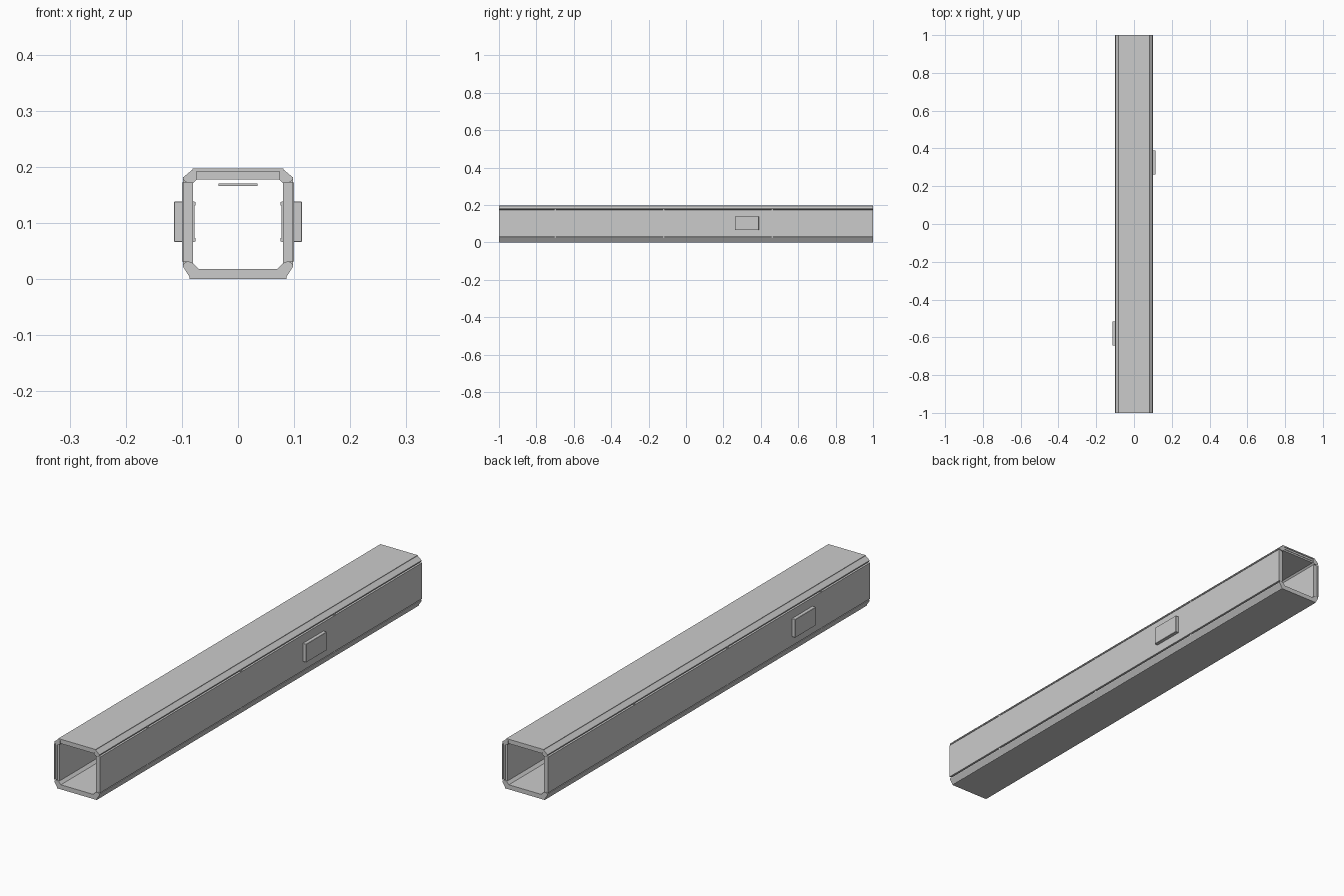
import bpy, bmesh

if "Cube" in bpy.data.objects:
    bpy.data.objects.remove(bpy.data.objects["Cube"])


def prism(name, profile, y0=-1.0, y1=1.0):
    """Extrude an x-z outline along y."""
    bm = bmesh.new()
    face = bm.faces.new([bm.verts.new((x, y0, z)) for x, z in profile])
    ext = bmesh.ops.extrude_face_region(bm, geom=[face])
    moved = [v for v in ext["geom"] if isinstance(v, bmesh.types.BMVert)]
    bmesh.ops.translate(bm, verts=moved, vec=(0, y1 - y0, 0))
    bmesh.ops.recalc_face_normals(bm, faces=bm.faces)
    mesh = bpy.data.meshes.new(name)
    bm.to_mesh(mesh)
    bm.free()
    ob = bpy.data.objects.new(name, mesh)
    bpy.context.collection.objects.link(ob)
    return ob


def box(name, x0, x1, y0, y1, z0, z1):
    x0, x1 = sorted((x0, x1))
    return prism(name, [(x0, z0), (x1, z0), (x1, z1), (x0, z1)], y0, y1)


def bevel(ob, width):
    m = ob.modifiers.new("edge_bevel", "BEVEL")
    m.width = width
    m.segments = 1


# floor and double-skinned ceiling
box("floor_panel", -0.086, 0.086, -1, 1, 0.0, 0.018)
box("roof_panel", -0.081, 0.081, -1, 1, 0.192, 0.197)
box("roof_core", -0.076, 0.076, -0.997, 0.997, 0.184, 0.192)
box("ceiling_panel", -0.076, 0.076, -0.995, 0.995, 0.177, 0.184)

for s, side in ((1, "right"), (-1, "left")):
    # side walls: outer skin, core and inner lining
    box(side + "_outer_panel", s * 0.096, s * 0.1, -1, 1, 0.031, 0.172)
    box(side + "_wall_core", s * 0.088, s * 0.096, -0.997, 0.997, 0.031, 0.172)
    box(side + "_inner_panel", s * 0.08, s * 0.088, -0.995, 0.995, 0.024, 0.172)

    # chamfered corner rails
    top = [(0.098, 0.177), (0.098, 0.181), (0.081, 0.195), (0.074, 0.192),
           (0.074, 0.177), (0.08, 0.171), (0.09, 0.171)]
    low = [(0.098, 0.026), (0.098, 0.022), (0.086, 0.003), (0.07, 0.003),
           (0.07, 0.018), (0.08, 0.028), (0.09, 0.032)]
    for label, outline in (("top", top), ("bottom", low)):
        prism(side + "_" + label + "_rail", [(s * x, z) for x, z in outline])

    # small clips bridging the wall grooves
    for y in (-0.7, -0.12, 0.46):
        for z in (0.0285, 0.1745):
            box(side + "_groove_clip", s * 0.09, s * 0.098, y - 0.004, y + 0.004,
                z - 0.003, z + 0.003)

    # outside junction box, staggered along the duct
    y = 0.325 if s > 0 else -0.58
    cover = box(side + "_junction_box", s * 0.098, s * 0.114, y - 0.064, y + 0.064,
                0.066, 0.138)
    bevel(cover, 0.001)

    # matching plate on the inside wall with raised lips
    box(side + "_inner_plate", s * 0.0775, s * 0.081, y - 0.064, y + 0.064, 0.066, 0.138)
    for z in (0.07, 0.134):
        box(side + "_inner_plate_lip", s * 0.0755, s * 0.0785, y - 0.064, y + 0.064,
            z - 0.003, z + 0.003)

# thin plate below the ceiling
box("ceiling_plate", -0.035, 0.035, -0.064, 0.064, 0.166, 0.170)
